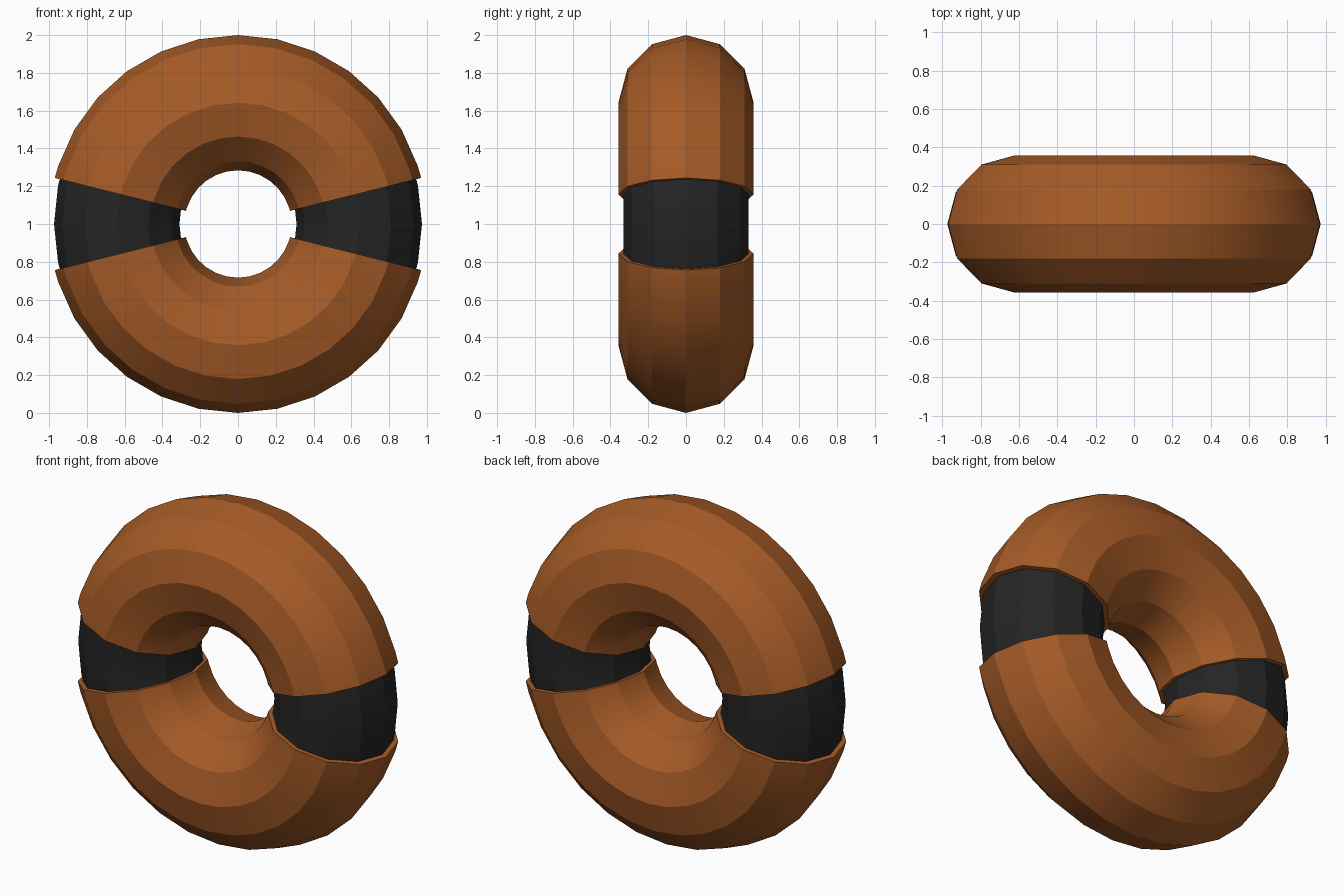
import bpy, bmesh, math

cube = bpy.data.objects.get("Cube")
if cube:
    bpy.data.objects.remove(cube, do_unlink=True)


def material(name, rgb):
    m = bpy.data.materials.new(name)
    m.use_nodes = True
    m.diffuse_color = (*rgb, 1)
    bsdf = m.node_tree.nodes["Principled BSDF"]
    bsdf.inputs["Base Color"].default_value = (*rgb, 1)
    bsdf.inputs["Roughness"].default_value = 0.8
    return m


brown = material("burnt orange", (0.38, 0.105, 0.02))
black = material("black", (0.018, 0.018, 0.018))

MAJOR = 0.642
SIDES = 12


def ring_arc(name, minor, angles, mat):
    """Capped piece of an upright ring, swept through the angles in degrees."""
    bm = bmesh.new()
    loops = []
    for a in map(math.radians, angles):
        loop = []
        for i in range(SIDES):
            t = 2 * math.pi * i / SIDES
            r = MAJOR + minor * math.cos(t)
            loop.append(bm.verts.new((r * math.cos(a), minor * math.sin(t),
                                      1 + r * math.sin(a))))
        loops.append(loop)
    for p, q in zip(loops, loops[1:]):
        for i in range(SIDES):
            j = (i + 1) % SIDES
            bm.faces.new((p[i], p[j], q[j], q[i]))
    bm.faces.new(loops[0])
    bm.faces.new(loops[-1])
    bmesh.ops.recalc_face_normals(bm, faces=bm.faces)
    mesh = bpy.data.meshes.new(name)
    bm.to_mesh(mesh)
    bm.free()
    mesh.materials.append(mat)
    obj = bpy.data.objects.new(name, mesh)
    bpy.context.collection.objects.link(obj)
    bpy.ops.object.select_all(action='DESELECT')
    obj.select_set(True)
    bpy.context.view_layer.objects.active = obj
    bpy.ops.object.shade_smooth_by_angle(angle=math.radians(25))


# Two fat half rings, cut radially beside the bands
half = [14.1] + list(range(18, 163, 12)) + [165.9]
ring_arc("upper_ring", 0.358, half, brown)
ring_arc("lower_ring", 0.358, [a + 180 for a in half], brown)

# Slightly thinner bands, their ends tucked inside the half rings
band = [-18, -12, 0, 12, 18]
ring_arc("left_band", 0.332, band, black)
ring_arc("right_band", 0.332, [a + 180 for a in band], black)
